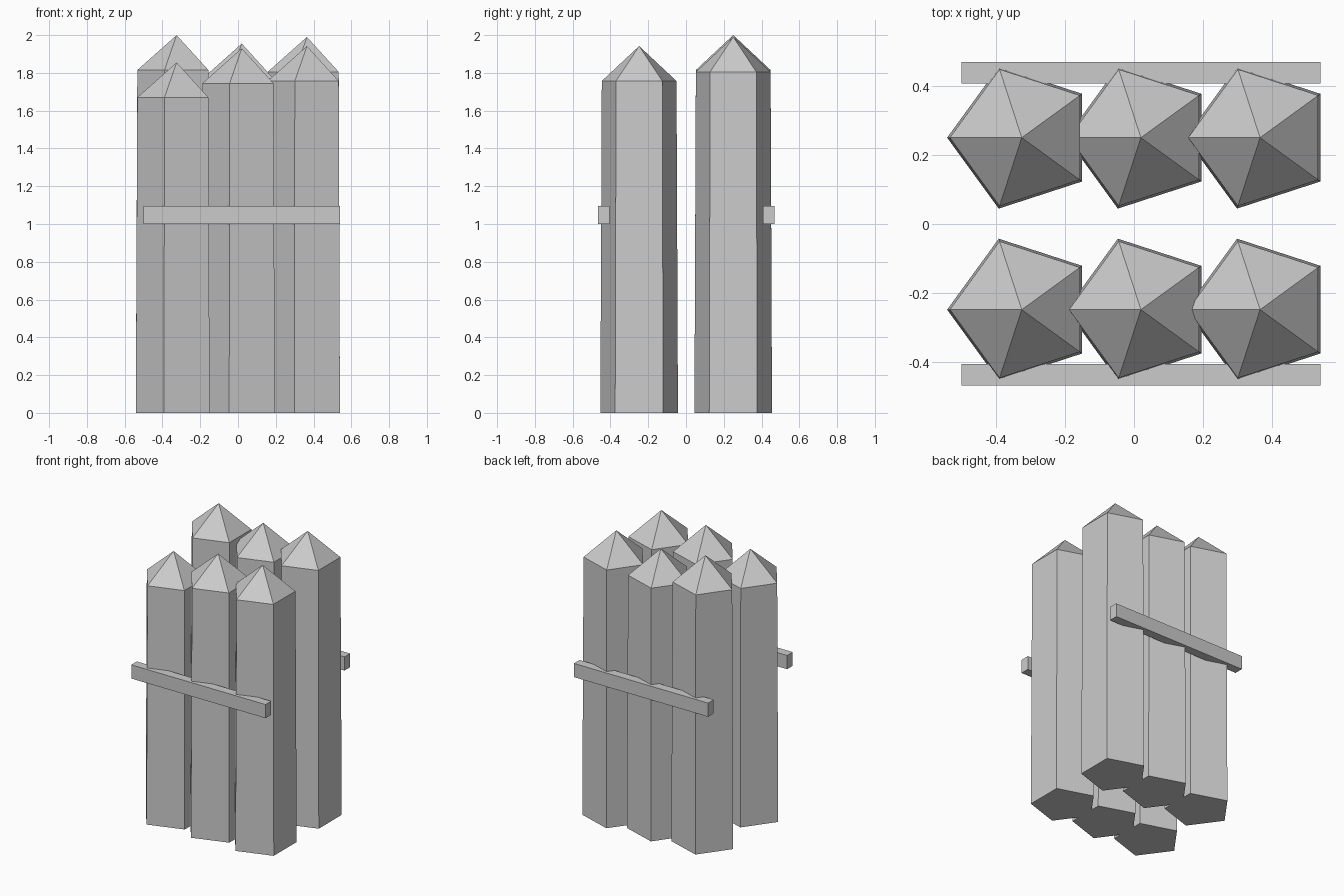
import bpy, bmesh, math

if "Cube" in bpy.data.objects:
    bpy.data.objects.remove(bpy.data.objects["Cube"])

grey = bpy.data.materials.new("weathered_grey")
grey.diffuse_color = (0.6, 0.6, 0.6, 1)
grey.use_nodes = True
grey.node_tree.nodes["Principled BSDF"].inputs["Base Color"].default_value = grey.diffuse_color


def finish(name, bm):
    bmesh.ops.recalc_face_normals(bm, faces=bm.faces)
    mesh = bpy.data.meshes.new(name)
    bm.to_mesh(mesh)
    bm.free()
    mesh.materials.append(grey)
    bpy.context.collection.objects.link(bpy.data.objects.new(name, mesh))


def post(name, x, y, eave):
    """Slightly tapered five-sided post with a pointed tip."""
    bm = bmesh.new()

    def ring(r, z):
        return [bm.verts.new((x + r * math.cos(a), y + r * math.sin(a), z))
                for a in (math.pi + i * math.tau / 5 for i in range(5))]

    low, high = ring(0.216, 0), ring(0.208, eave)
    tip = bm.verts.new((x, y, eave + 0.185))
    bm.faces.new(low)
    for i in range(5):
        j = (i + 1) % 5
        bm.faces.new((low[i], low[j], high[j], high[i]))
        bm.faces.new((high[i], high[j], tip))
    finish(name, bm)


def rail(name, y):
    """Flat board tying one row of posts together."""
    bm = bmesh.new()
    bmesh.ops.create_cube(bm, size=1)
    bmesh.ops.scale(bm, vec=(1.04, 0.062, 0.096), verts=bm.verts)
    bmesh.ops.translate(bm, vec=(0.02, y, 1.047), verts=bm.verts)
    finish(name, bm)


# Two rows of posts, each with its own heights, and an outer rail per row
for row, y, rail_y, eaves in (("front", -0.248, -0.436, (1.67, 1.745, 1.757)),
                              ("back", 0.25, 0.438, (1.815, 1.77, 1.805))):
    for side, x, eave in zip(("left", "middle", "right"), (-0.325, 0.02, 0.365), eaves):
        post(f"{row}_{side}_post", x, y, eave)
    rail(f"{row}_rail", rail_y)
